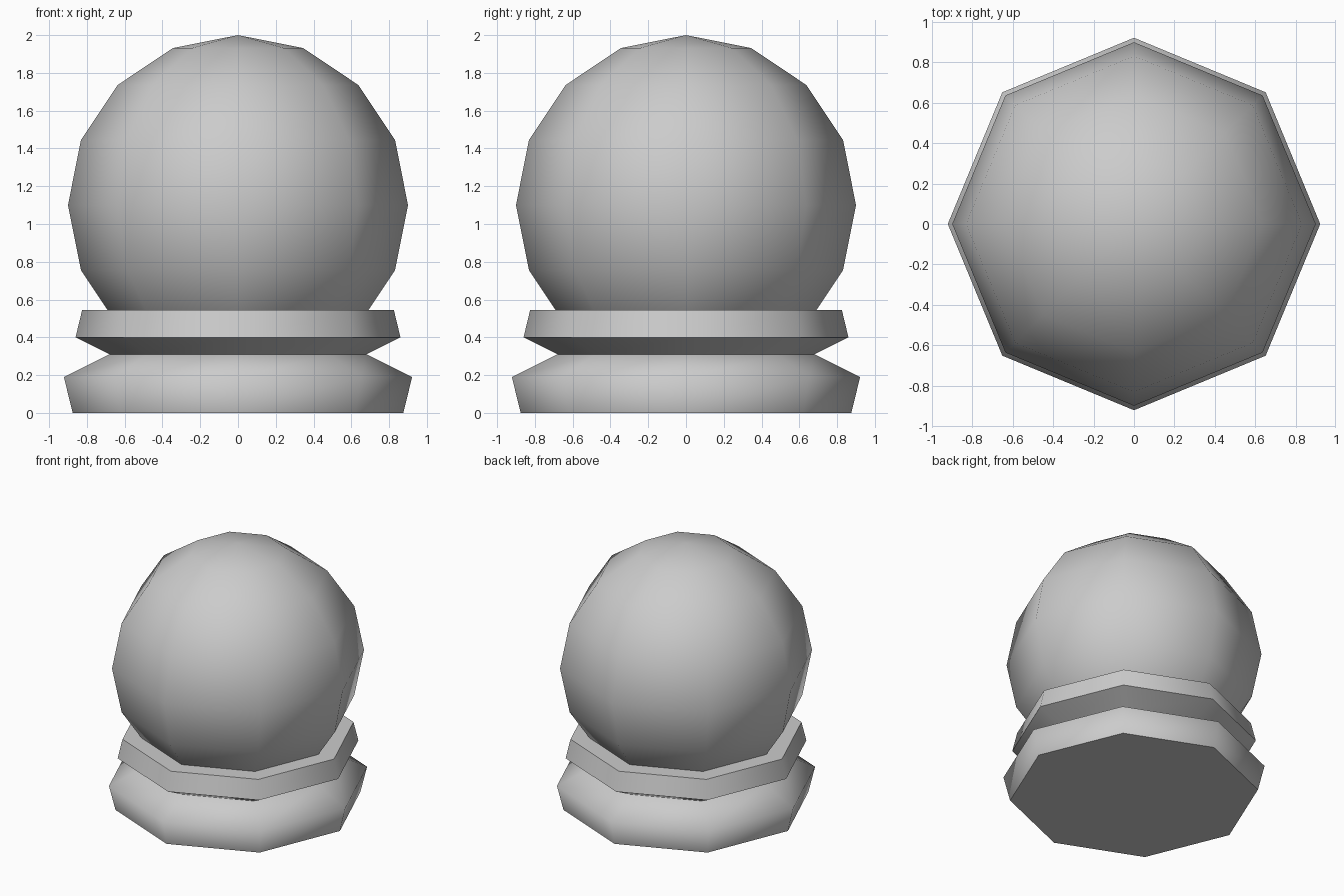
import bpy, bmesh
from math import cos, sin, pi

if "Cube" in bpy.data.objects:
    bpy.data.objects.remove(bpy.data.objects["Cube"])

SIDES = 8


def lathe(name, profile, sharp_rings=(), flat_caps=True):
    """Spin a (radius, z) profile into a closed eight-sided solid."""
    bm = bmesh.new()
    rings = [[bm.verts.new((r * cos(2 * pi * i / SIDES), r * sin(2 * pi * i / SIDES), z))
              for i in range(SIDES)] for r, z in profile]
    for low, high in zip(rings, rings[1:]):
        for i in range(SIDES):
            j = (i + 1) % SIDES
            bm.faces.new((low[i], low[j], high[j], high[i])).smooth = True
    bm.faces.new(rings[0][::-1])
    bm.faces.new(rings[-1])
    for k in sharp_rings:
        for i in range(SIDES):
            bm.edges.get((rings[k][i], rings[k][(i + 1) % SIDES])).smooth = False
    mesh = bpy.data.meshes.new(name)
    bm.to_mesh(mesh)
    bm.free()
    obj = bpy.data.objects.new(name, mesh)
    bpy.context.collection.objects.link(obj)
    return obj


# Stand: rounded foot, pinched waist and crisp collar
lathe("stand",
      [(0.875, 0), (0.922, 0.19), (0.68, 0.31), (0.86, 0.40), (0.825, 0.545)],
      sharp_rings=(0, 2, 3, 4))

# Globe: smooth-shaded low-poly ball sunk into the collar
bpy.ops.mesh.primitive_uv_sphere_add(segments=SIDES, ring_count=8, radius=0.9,
                                     location=(0, 0, 1.1))
globe = bpy.context.object
globe.name = "globe"
bpy.ops.object.shade_smooth()
